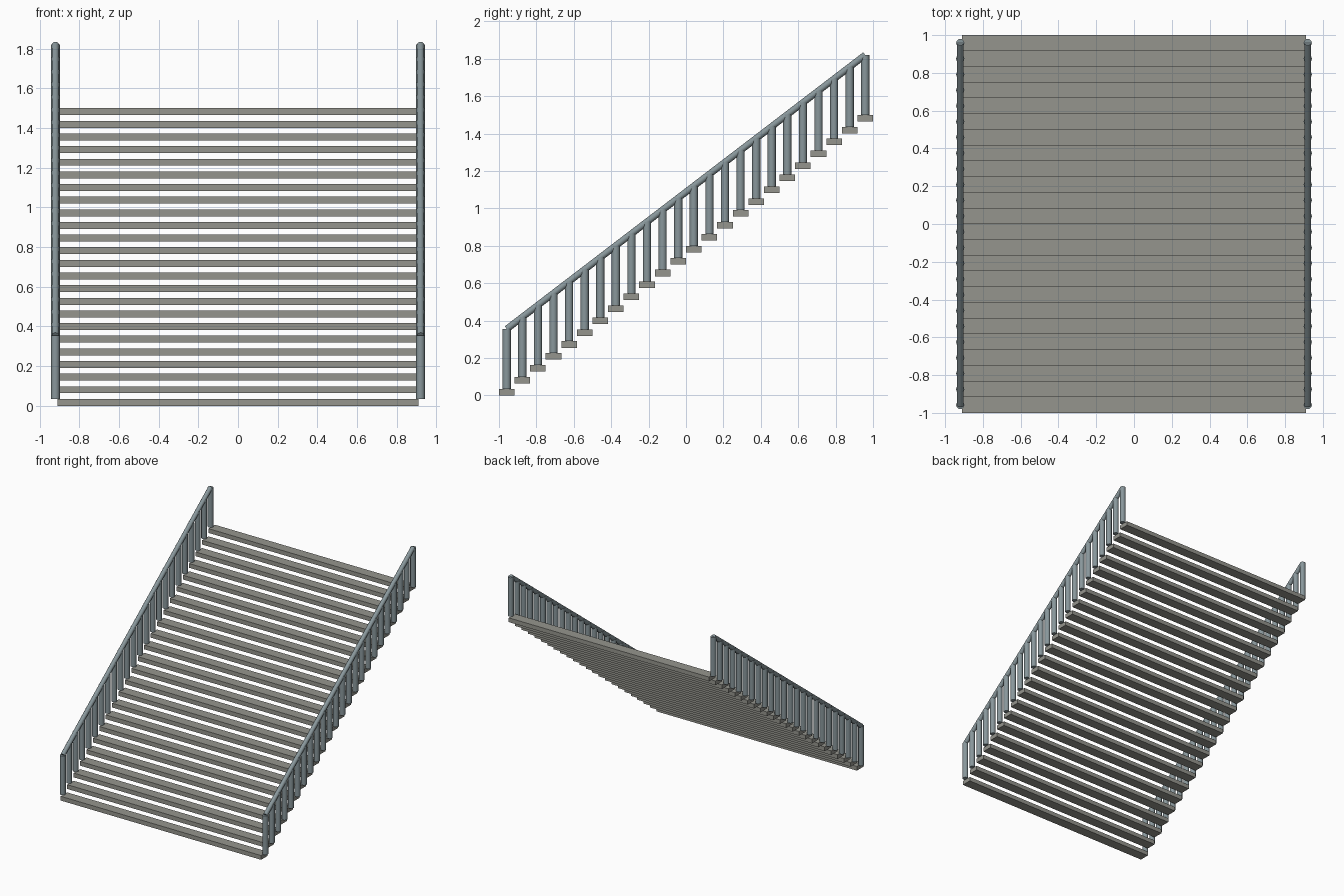
import bpy, math
from mathutils import Vector

if "Cube" in bpy.data.objects:
    bpy.data.objects.remove(bpy.data.objects["Cube"])

N = 24
RUN = 2.0 / N
RISE = 1.465 / (N - 1)
THICK = 0.035
SIDE_X = 0.92
POST_H = 0.32


def cylinder(name, a, b, radius, sides):
    a, b = Vector(a), Vector(b)
    d = b - a
    bpy.ops.mesh.primitive_cylinder_add(vertices=sides, radius=radius, depth=d.length,
                                        location=(a + b) / 2)
    ob = bpy.context.object
    ob.name = name
    ob.rotation_euler = d.to_track_quat('Z', 'Y').to_euler()
    bpy.ops.object.shade_smooth_by_angle(angle=math.radians(35))
    return ob


def paint(ob, mat):
    ob.data.materials.append(mat)


steel = bpy.data.materials.new("steel")
steel.diffuse_color = (0.25, 0.31, 0.33, 1)
steel.use_nodes = True
steel.node_tree.nodes["Principled BSDF"].inputs["Base Color"].default_value = steel.diffuse_color
stone = bpy.data.materials.new("stone")
stone.diffuse_color = (0.30, 0.30, 0.27, 1)
stone.use_nodes = True
stone.node_tree.nodes["Principled BSDF"].inputs["Base Color"].default_value = stone.diffuse_color

for i in range(N):
    y = -1 + RUN * (i + 0.5)
    z = RISE * i
    # Open tread
    bpy.ops.mesh.primitive_cube_add(size=1, location=(0, y, z + THICK / 2))
    tread = bpy.context.object
    tread.name = f"tread_{i + 1}"
    tread.scale = (1.82, RUN, THICK)
    paint(tread, stone)
    # Balusters on both sides
    for s, side in ((-1, "left"), (1, "right")):
        x = s * SIDE_X
        paint(cylinder(f"{side}_baluster_{i + 1}", (x, y, z + THICK),
                       (x, y, z + THICK + POST_H), 0.022, 12), steel)

# Sloping handrails
y0 = -1 + RUN / 2
z0 = THICK + POST_H
for s, side in ((-1, "left"), (1, "right")):
    x = s * SIDE_X
    paint(cylinder(f"{side}_handrail", (x, y0, z0), (x, -y0, z0 + RISE * (N - 1)),
                   0.018, 12), steel)
